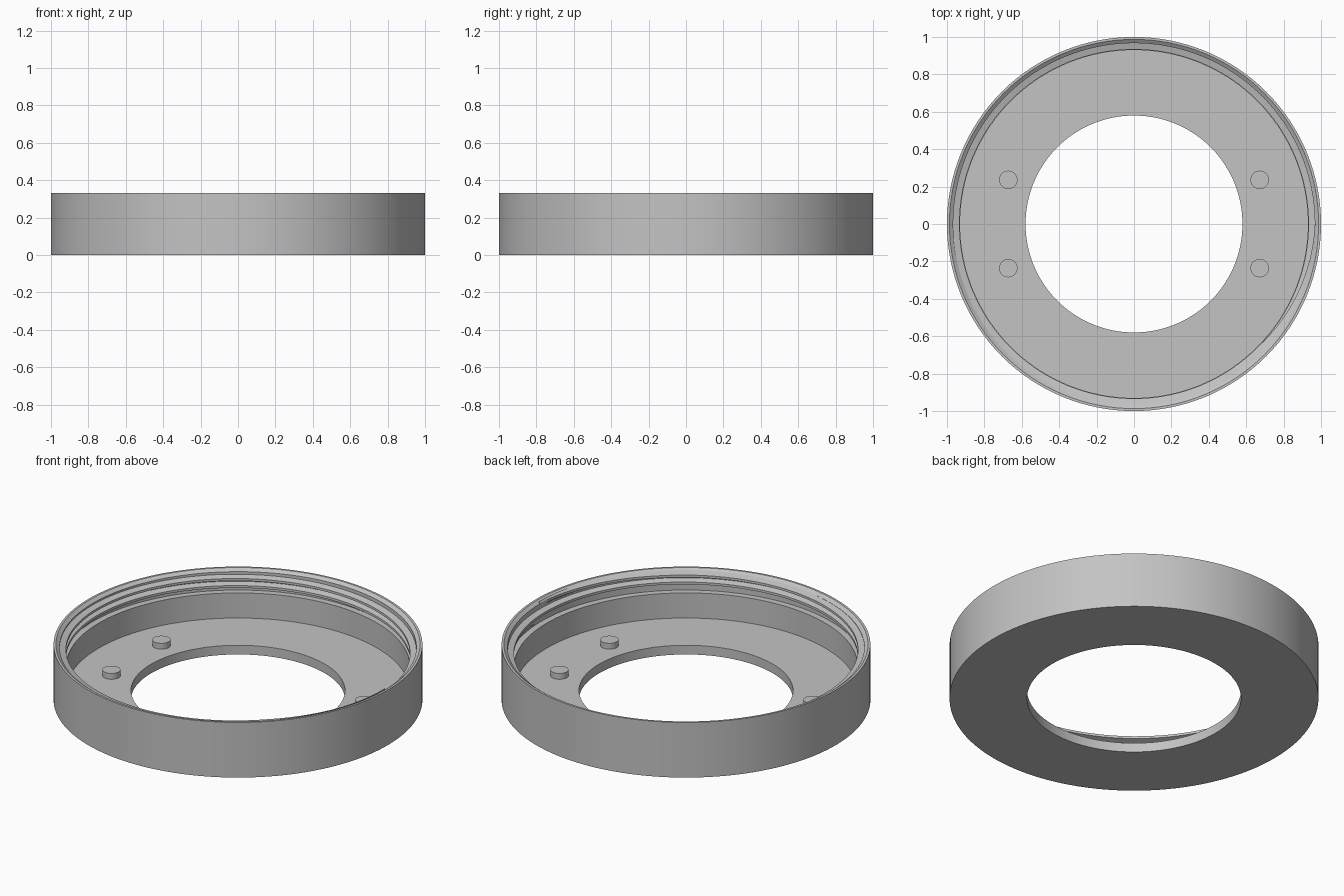
import bpy
import bmesh
from math import cos, sin, pi

if "Cube" in bpy.data.objects:
    bpy.data.objects.remove(bpy.data.objects["Cube"], do_unlink=True)

SEGMENTS = 128

grey = bpy.data.materials.new("plain grey")
grey.use_nodes = True
colour = (0.55, 0.55, 0.55, 1)
grey.diffuse_color = colour
grey.node_tree.nodes["Principled BSDF"].inputs["Base Color"].default_value = colour


def finish(name, bm):
    bmesh.ops.recalc_face_normals(bm, faces=bm.faces)
    mesh = bpy.data.meshes.new(name)
    bm.to_mesh(mesh)
    bm.free()
    mesh.materials.append(grey)
    obj = bpy.data.objects.new(name, mesh)
    bpy.context.collection.objects.link(obj)
    bpy.ops.object.select_all(action="DESELECT")
    obj.select_set(True)
    bpy.context.view_layer.objects.active = obj
    bpy.ops.object.shade_smooth_by_angle(angle=pi / 9)
    return obj


def sweep(name, section, steps, closed):
    """Sweep a closed (radius, height) section around the z axis."""
    bm = bmesh.new()
    rings = []
    for i in range(steps if closed else steps + 1):
        a = 2 * pi * i / SEGMENTS
        rings.append([bm.verts.new((r * cos(a), r * sin(a), z))
                      for r, z in section(i / steps)])
    pairs = list(zip(rings, rings[1:]))
    if closed:
        pairs.append((rings[-1], rings[0]))
    else:
        bm.faces.new(rings[0])
        bm.faces.new(rings[-1])
    for a, b in pairs:
        for j in range(len(a)):
            k = (j + 1) % len(a)
            bm.faces.new((a[j], a[k], b[k], b[j]))
    return finish(name, bm)


# Ring body: open floor, plain wall, recessed thread seat and chamfered rim
body = [(0.58, 0), (1, 0), (1, 0.33), (0.987, 0.33), (0.967, 0.315),
        (0.967, 0.205), (0.93, 0.205), (0.93, 0.055), (0.58, 0.055)]
sweep("ring_body", lambda t: body, SEGMENTS, True)


# Internal screw thread: two turns, fading into the wall at both ends
def thread_section(t):
    fade = min(1, t * 16, (1 - t) * 16)
    z = 0.226 + 0.084 * t
    crest = 0.967 - 0.034 * fade
    return [(0.972, z - 0.018), (crest, z - 0.007),
            (crest, z + 0.007), (0.972, z + 0.018)]


sweep("screw_thread", thread_section, 2 * SEGMENTS, False)

# Locating pegs on the floor, mirrored in x and y
for x, side in ((-0.672, "right"), (0.672, "left")):
    for y, end in ((-0.236, "front"), (0.236, "back")):
        bm = bmesh.new()
        bmesh.ops.create_cone(bm, cap_ends=True, segments=32, radius1=0.049,
                              radius2=0.049, depth=0.045)
        bmesh.ops.translate(bm, verts=bm.verts, vec=(x, y, 0.0675))
        finish(f"peg_{end}_{side}", bm)
